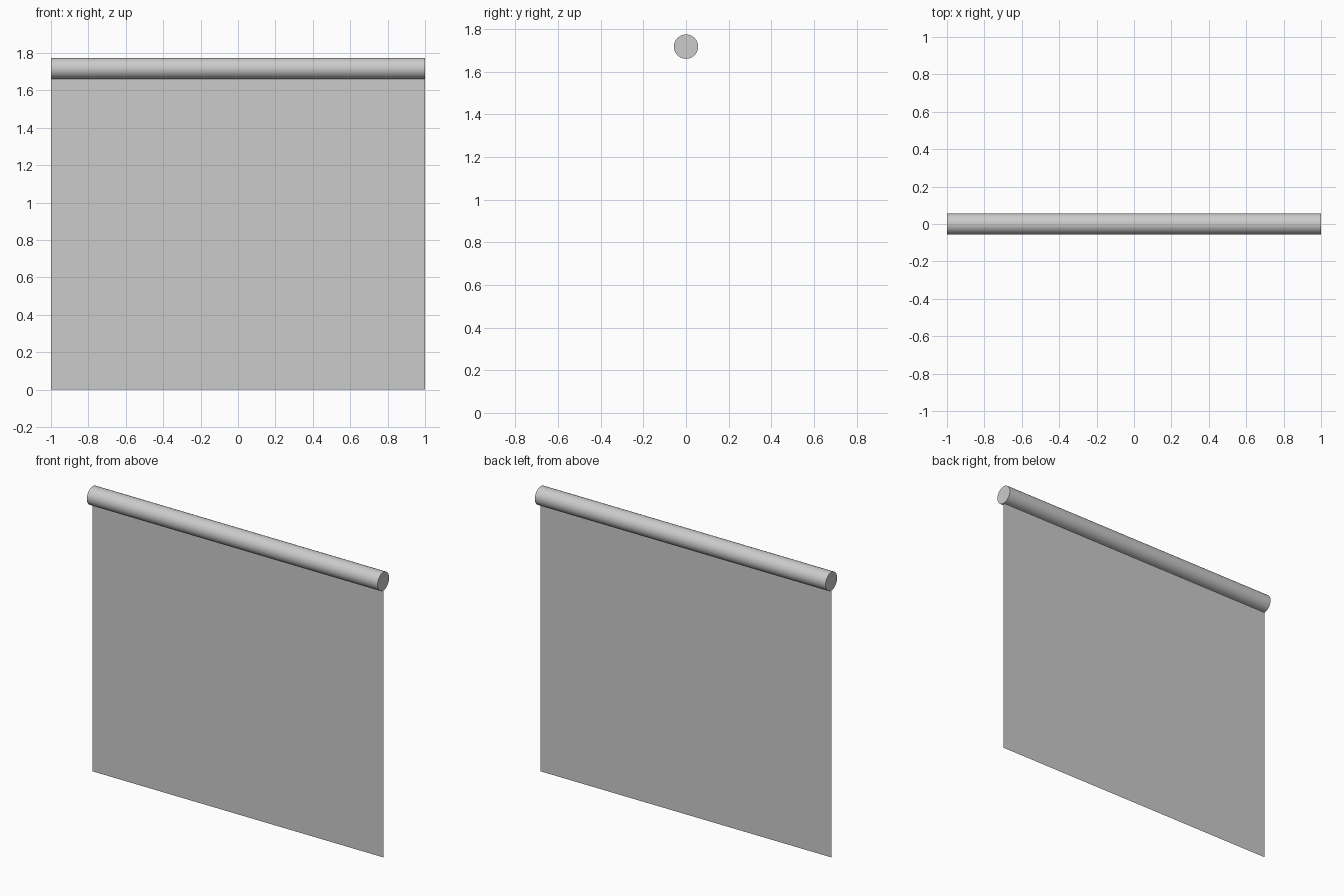
import bpy
import math

if "Cube" in bpy.data.objects:
    bpy.data.objects.remove(bpy.data.objects["Cube"])

WIDTH = 2.0
RADIUS = 0.057
TUBE_Z = 1.717

# Roller tube along x with closed ends
bpy.ops.mesh.primitive_cylinder_add(
    vertices=32, radius=RADIUS, depth=WIDTH,
    location=(0, 0, TUBE_Z), rotation=(0, math.pi / 2, 0))
tube = bpy.context.object
tube.name = "roller_tube"
bpy.ops.object.shade_smooth_by_angle(angle=math.radians(30))

# Thin hanging sheet, tucked just into the underside of the tube
sheet_top = TUBE_Z - RADIUS + 0.005
bpy.ops.mesh.primitive_plane_add(
    size=1, location=(0, 0, sheet_top / 2), rotation=(math.pi / 2, 0, 0))
sheet = bpy.context.object
sheet.name = "hanging_sheet"
sheet.scale = (WIDTH, sheet_top, 1)
bpy.ops.object.transform_apply(location=False, rotation=True, scale=True)
